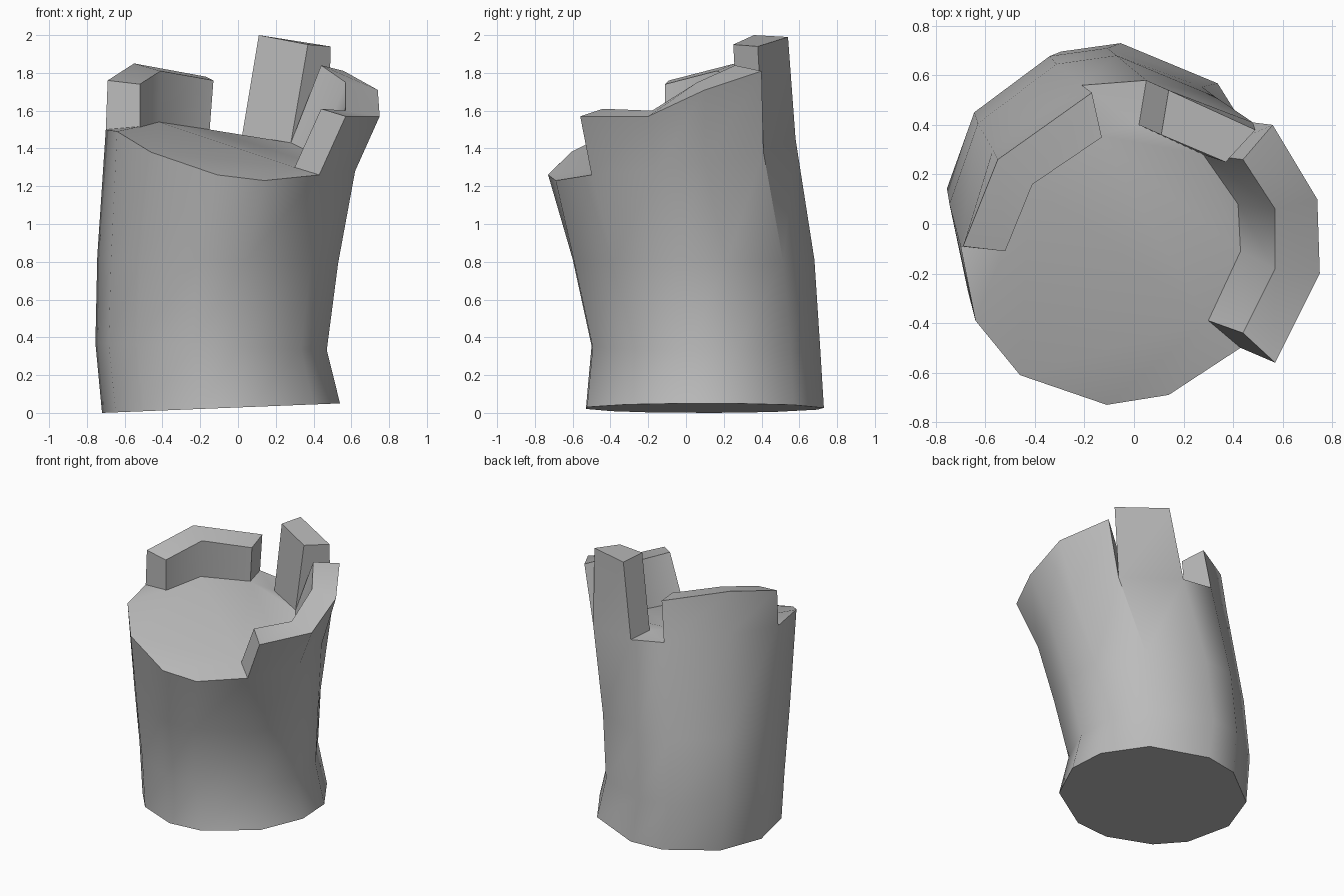
import bpy
import bmesh
from math import sin, cos, radians

cube = bpy.data.objects.get("Cube")
if cube:
    bpy.data.objects.remove(cube, do_unlink=True)

stone = bpy.data.materials.new("plain_grey")
stone.use_nodes = True
grey = (0.5, 0.5, 0.5, 1)
stone.diffuse_color = grey
stone.node_tree.nodes["Principled BSDF"].inputs["Base Color"].default_value = grey

bm = bmesh.new()
COUNT = 12


def add_points(points):
    return [bm.verts.new(p) for p in points]


# Leaning body: uneven twelve-sided rings fitted to bounds (x, x, y, y, z, tilt)
angles = [-9, 16, 48, 87, 109, 145, 176, 208, 230, 260, 283, 320]
unit = [(cos(radians(a)), sin(radians(a))) for a in angles]


def fit(value, values, low, high):
    return low + (value - min(values)) * (high - low) / (max(values) - min(values))


def body_ring(x0, x1, y0, y1, z, tilt):
    xs, ys = zip(*unit)
    ring = []
    for x, y in unit:
        px, py = fit(x, xs, x0, x1), fit(y, ys, y0, y1)
        ring.append((px, py, z + tilt * (px - x0)))
    return add_points(ring)


rings = [
    body_ring(-.72, .54, -.53, .73, 0, .04),
    body_ring(-.755, .47, -.5, .71, .37, -.03),
    body_ring(-.745, .53, -.6, .68, .83, -.03),
]

# Broken rim, one point per column
rim = add_points([
    (.62, -.16, 1.28), (.62, .1, 1.33), (.48, .41, 1.38), (.05, .58, 1.45),
    (-.21, .56, 1.49), (-.57, .3, 1.55), (-.7, -.09, 1.5), (-.64, -.39, 1.49),
    (-.46, -.61, 1.38), (-.11, -.73, 1.26), (.14, -.69, 1.23), (.43, -.5, 1.26)])
rings.append(rim)

for lower, upper in zip(rings, rings[1:]):
    for i in range(COUNT):
        j = (i + 1) % COUNT
        bm.faces.new((lower[i], lower[j], upper[j], upper[i]))
bm.faces.new(rings[0][::-1])


# Standing fragments: outer foot, outer top, inner top and inner foot per column
def fragment(columns, outer_top, inner_top, inner_foot):
    rows = [[rim[c] for c in columns], add_points(outer_top),
            add_points(inner_top), inner_foot]
    for lower, upper in zip(rows, rows[1:]):
        for i in range(len(columns) - 1):
            bm.faces.new((lower[i], lower[i + 1], upper[i + 1], upper[i]))
    bm.faces.new([row[0] for row in rows])
    bm.faces.new([row[-1] for row in reversed(rows)])


side_foot = add_points([(.3, -.39, 1.3), (.43, -.11, 1.31),
                        (.42, .08, 1.36), (.28, .28, 1.43)])
spike_foot = add_points([(.02, .4, 1.46)])
left_foot = add_points([(-.15, .36, 1.5), (-.42, .16, 1.54), (-.52, -.11, 1.5)])

# Curved fragment
fragment([11, 0, 1, 2],
         [(.57, -.56, 1.57), (.75, -.2, 1.57), (.74, .1, 1.71), (.56, .4, 1.81)],
         [(.44, -.44, 1.61), (.57, -.18, 1.6), (.57, .06, 1.75), (.44, .26, 1.84)],
         side_foot)
# Tall spike
fragment([2, 3],
         [(.49, .38, 1.94), (.14, .54, 1.99)],
         [(.37, .25, 1.95), (.11, .36, 2)],
         [side_foot[-1], spike_foot[0]])
# Bent fragment
fragment([4, 5, 6],
         [(-.17, .53, 1.78), (-.55, .26, 1.85), (-.69, -.09, 1.76)],
         [(-.13, .35, 1.76), (-.41, .16, 1.81), (-.52, -.11, 1.74)],
         left_foot)

# Sloping break surface between the fragments
surface = bm.faces.new([rim[11]] + side_foot + spike_foot + rim[3:5] + left_foot + rim[6:11])
bmesh.ops.triangulate(bm, faces=[surface])
bmesh.ops.recalc_face_normals(bm, faces=bm.faces[:])

mesh = bpy.data.meshes.new("broken_column")
bm.to_mesh(mesh)
bm.free()
mesh.materials.append(stone)
column = bpy.data.objects.new("broken_column", mesh)
bpy.context.collection.objects.link(column)

bpy.ops.object.select_all(action='DESELECT')
column.select_set(True)
bpy.context.view_layer.objects.active = column
bpy.ops.object.shade_smooth_by_angle(angle=radians(40))
